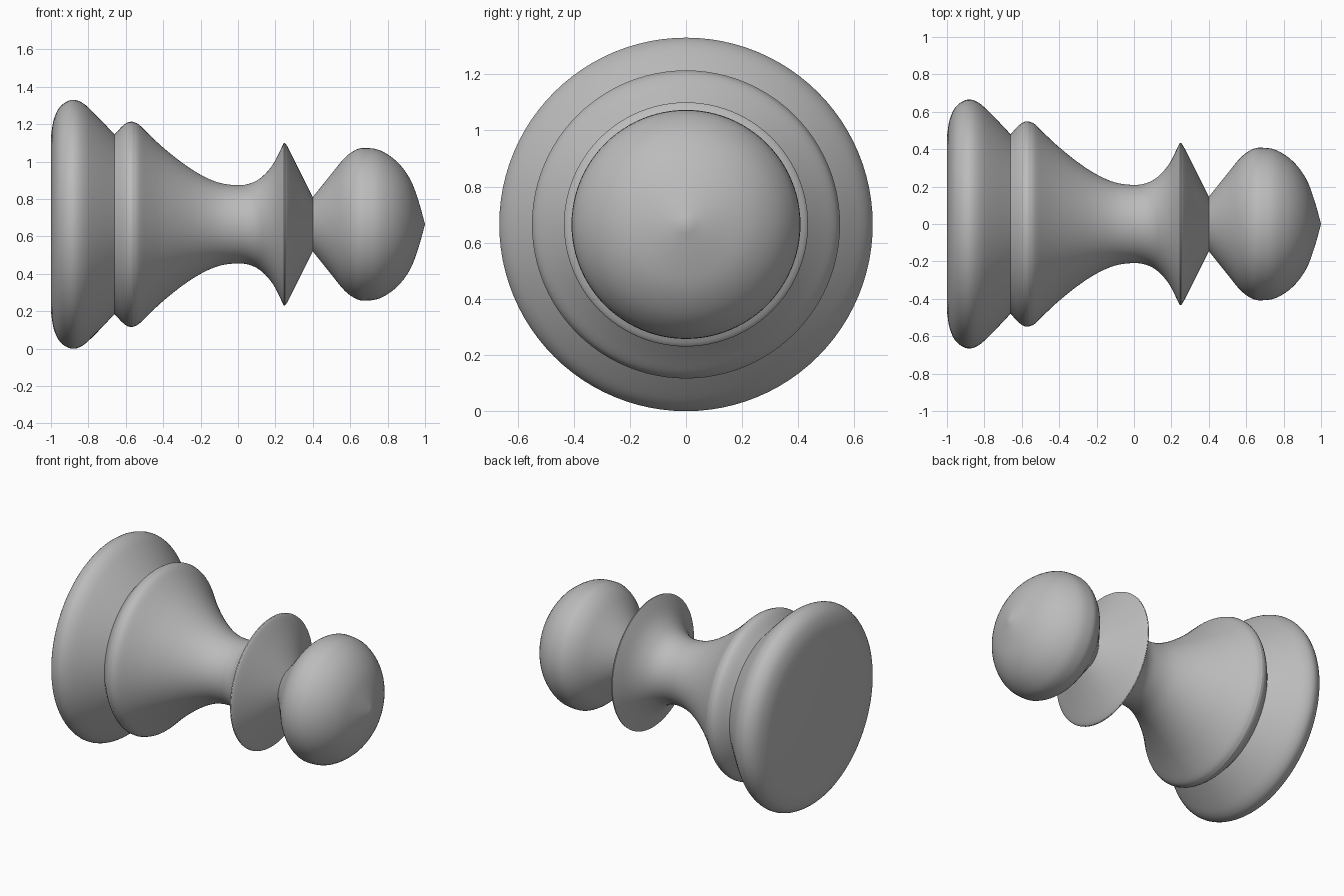
import bpy
import bmesh
import math
from mathutils import Vector, Matrix

cube = bpy.data.objects.get("Cube")
if cube:
    bpy.data.objects.remove(cube)

AXIS_HEIGHT = 0.665
SEGMENTS = 96

gray = bpy.data.materials.new("plain gray")
gray.use_nodes = True
COLOR = (0.5, 0.5, 0.5, 1)
gray.diffuse_color = COLOR
gray.node_tree.nodes["Principled BSDF"].inputs["Base Color"].default_value = COLOR


def smooth_curve(points, steps=4):
    """Catmull-Rom curve through (x, radius) points."""
    p = [Vector(q) for q in points]
    p = [2 * p[0] - p[1]] + p + [2 * p[-1] - p[-2]]
    out = []
    for a, b, c, d in zip(p, p[1:], p[2:], p[3:]):
        for i in range(steps):
            t = i / steps
            out.append(0.5 * (2 * b + (c - a) * t + (2 * a - 5 * b + 4 * c - d) * t**2
                              + (3 * b - a - 3 * c + d) * t**3))
    return out + [p[-2]]


def lathe(name, points, start_cap=False):
    """Turn a smoothed profile around the horizontal x axis."""
    profile = smooth_curve(points)
    if start_cap:
        profile.insert(0, Vector((points[0][0], 0)))
    bm = bmesh.new()
    verts = [bm.verts.new((x, 0, max(r, 0))) for x, r in profile]
    edges = [bm.edges.new(pair) for pair in zip(verts, verts[1:])]
    bmesh.ops.spin(bm, geom=verts + edges, cent=(0, 0, 0), axis=(1, 0, 0),
                   angle=math.tau, steps=SEGMENTS)
    bmesh.ops.remove_doubles(bm, verts=bm.verts, dist=0.0005)
    bmesh.ops.recalc_face_normals(bm, faces=bm.faces)
    # Keep open shells facing away from the axis
    if sum(f.normal.dot(Vector((0, *f.calc_center_median().yz))) for f in bm.faces) < 0:
        bmesh.ops.reverse_faces(bm, faces=bm.faces)
    bm.transform(Matrix.Translation((0, 0, AXIS_HEIGHT)))
    mesh = bpy.data.meshes.new(name)
    bm.to_mesh(mesh)
    bm.free()
    mesh.materials.append(gray)
    obj = bpy.data.objects.new(name, mesh)
    bpy.context.collection.objects.link(obj)
    bpy.ops.object.select_all(action='DESELECT')
    obj.select_set(True)
    bpy.context.view_layer.objects.active = obj
    bpy.ops.object.shade_smooth_by_angle(angle=math.radians(40))


# Wide rounded foot with a flat end
lathe("base", [(-1, 0.47), (-0.985, 0.56), (-0.95, 0.63), (-0.89, 0.665),
               (-0.83, 0.648), (-0.76, 0.585), (-0.66, 0.48)], start_cap=True)
# Raised ring above the foot
lathe("base_ring", [(-0.66, 0.48), (-0.62, 0.523), (-0.59, 0.545), (-0.565, 0.549)])
# Waisted stem flaring out to the collar
lathe("stem", [(-0.565, 0.549), (-0.53, 0.533), (-0.47, 0.475), (-0.4, 0.41),
               (-0.3, 0.33), (-0.2, 0.265), (-0.1, 0.222), (0, 0.209),
               (0.07, 0.22), (0.13, 0.255), (0.19, 0.325), (0.245, 0.435)])
# Sharp-edged collar
lathe("collar", [(0.245, 0.435), (0.262, 0.42), (0.32, 0.305), (0.4, 0.145)])
# Rounded head with a slight point
lathe("head", [(0.4, 0.145), (0.5, 0.27), (0.57, 0.355), (0.63, 0.398),
               (0.68, 0.408), (0.76, 0.395), (0.85, 0.335), (0.92, 0.242),
               (0.965, 0.125), (1, 0)])
